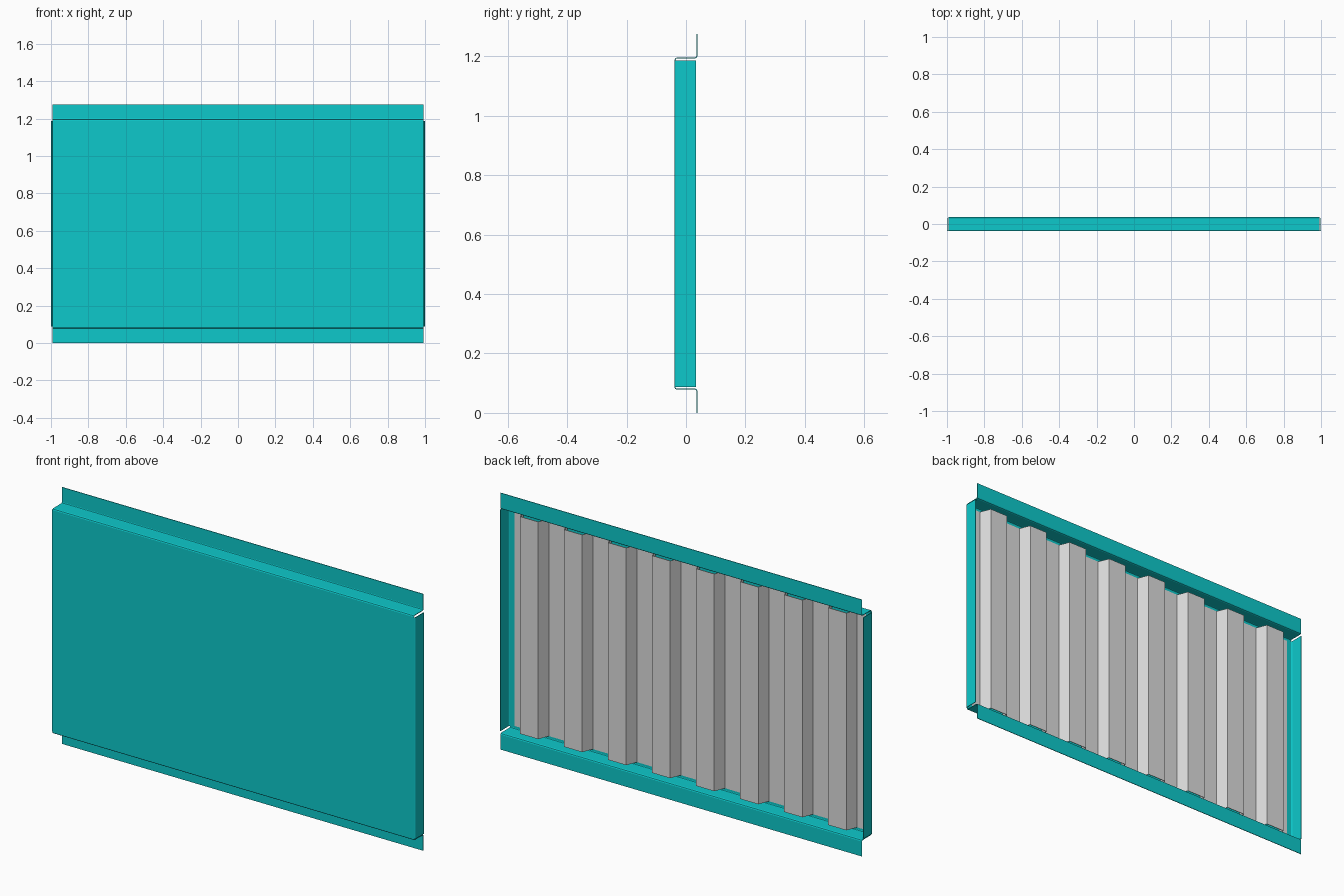
import bpy, bmesh

if "Cube" in bpy.data.objects:
    bpy.data.objects.remove(bpy.data.objects["Cube"], do_unlink=True)

SHEET = 0.003        # sheet metal thickness
HALF = SHEET / 2
WIDTH = 0.993        # half length of the folded shell
HEIGHT = 1.275
FRONT, BACK = -0.0385 + HALF, 0.0385 - HALF
LOW = 0.08           # height of the lower fold
BEND = 0.006


def material(name, rgb):
    mat = bpy.data.materials.new(name)
    mat.use_nodes = True
    mat.diffuse_color = (*rgb, 1)
    mat.node_tree.nodes["Principled BSDF"].inputs["Base Color"].default_value = (*rgb, 1)
    return mat


teal = material("teal paint", (0.004, 0.584, 0.6))
grey = material("grey steel", (0.72, 0.72, 0.72))


def folded_sheet(name, start, end, mat):
    """Skin two matching open profiles and give the strip thickness."""
    bm = bmesh.new()
    a = [bm.verts.new(p) for p in start]
    b = [bm.verts.new(p) for p in end]
    for i in range(len(a) - 1):
        bm.faces.new((a[i], a[i + 1], b[i + 1], b[i]))
    mesh = bpy.data.meshes.new(name)
    bm.to_mesh(mesh)
    bm.free()
    mesh.materials.append(mat)
    obj = bpy.data.objects.new(name, mesh)
    bpy.context.collection.objects.link(obj)
    solid = obj.modifiers.new("thickness", "SOLIDIFY")
    solid.thickness = SHEET
    solid.offset = 0
    solid.use_even_offset = True
    return obj


# Front plate with top and bottom flanges and lips, folded from one sheet
lower = [(BACK, 0), (BACK, LOW - BEND), (BACK - 0.002, LOW - 0.002),
         (BACK - BEND, LOW), (FRONT + BEND, LOW),
         (FRONT + 0.002, LOW + 0.002), (FRONT, LOW + BEND)]
profile = lower + [(y, HEIGHT - z) for y, z in reversed(lower)]
folded_sheet("front_panel",
             [(-WIDTH, y, z) for y, z in profile],
             [(WIDTH, y, z) for y, z in profile], teal)

# Side walls bent back from the front plate
wall_x = 1 - HALF
wall = [(WIDTH, FRONT), (wall_x - 0.002, FRONT + 0.002),
        (wall_x, FRONT + BEND), (wall_x, 0.033)]
for side, sign in (("left", 1), ("right", -1)):
    folded_sheet(side + "_side_wall",
                 [(sign * x, y, LOW + 0.008) for x, y in wall],
                 [(sign * x, y, HEIGHT - LOW - 0.008) for x, y in wall], teal)

# Corrugated stiffening sheet behind the front plate
RIDGES, PITCH = 8, 0.242
CREST, FOOT = 0.049, 0.071      # half widths of a ridge at its top and base
VALLEY_Y, RIDGE_Y = FRONT + SHEET + 0.001, 0.021
EDGE = 0.966
waves = [(-EDGE, VALLEY_Y)]
for i in range(RIDGES):
    cx = (i - (RIDGES - 1) / 2) * PITCH
    waves += [(cx - FOOT, VALLEY_Y), (cx - CREST, RIDGE_Y),
              (cx + CREST, RIDGE_Y), (cx + FOOT, VALLEY_Y)]
waves.append((EDGE, VALLEY_Y))
folded_sheet("corrugated_core",
             [(x, y, LOW + 0.018) for x, y in waves],
             [(x, y, HEIGHT - LOW - 0.018) for x, y in waves], grey)
